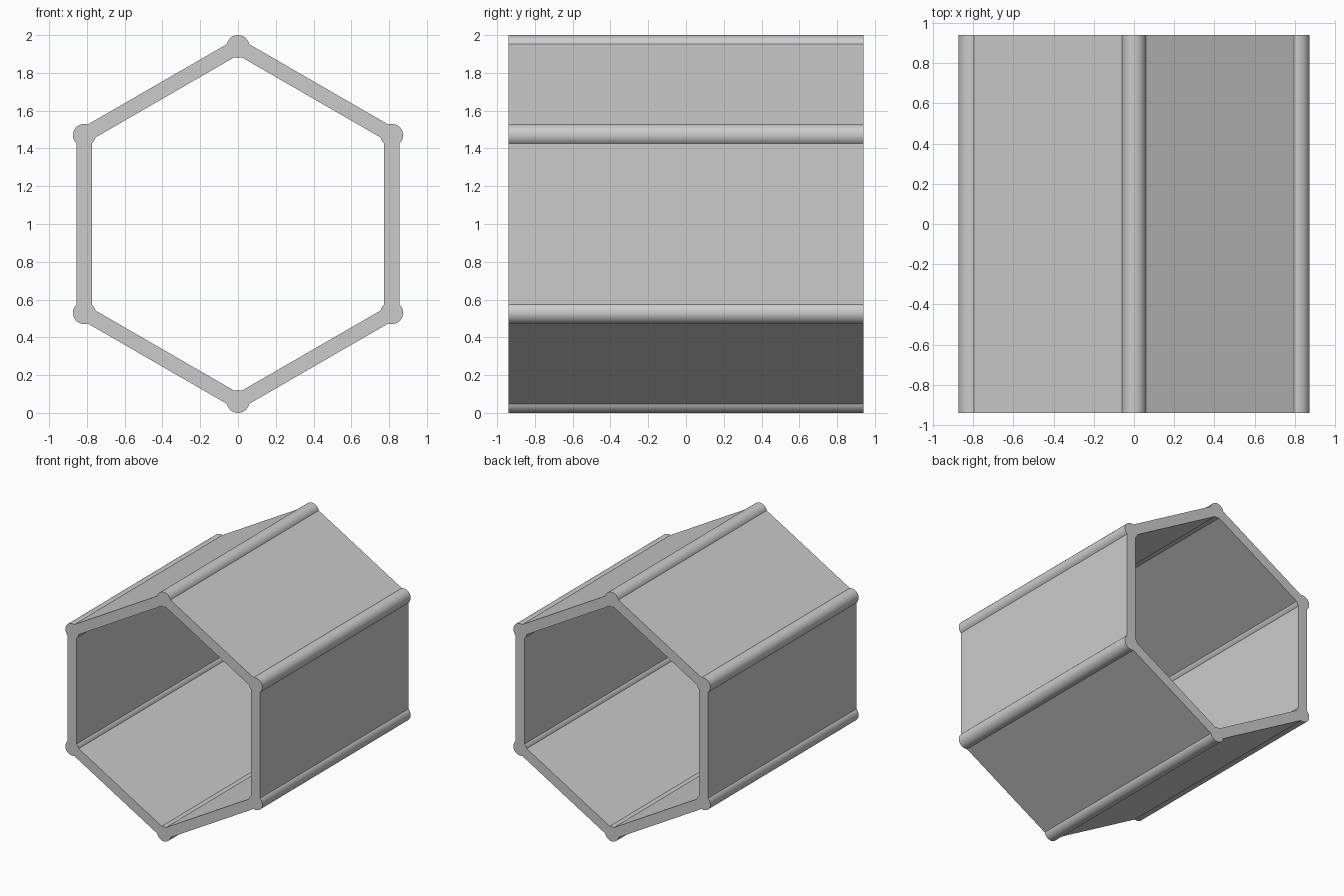
import bpy, bmesh
from math import sin, cos, asin, radians, pi

if "Cube" in bpy.data.objects:
    bpy.data.objects.remove(bpy.data.objects["Cube"])

R = 0.94        # corner distance from the axis
ROD = 0.06      # radius of the rounded corner rods
HALF_WALL = 0.04
HALF_LEN = 0.94
SEG = 16        # arc segments per corner


def outline(inner):
    """Hexagon outline (x, z) with a rod arc at every corner."""
    meet = asin(HALF_WALL / ROD)    # where the wall face meets the rod
    span = radians(60) - meet if inner else radians(120) - meet
    pts = []
    for k in range(6):
        a = radians(30 + 60 * k)
        for i in range(SEG + 1):
            t = span * (2 * i / SEG - 1)
            ang = a + pi - t if inner else a + t
            pts.append((R * cos(a) + ROD * cos(ang),
                        1 + R * sin(a) + ROD * sin(ang)))
    return pts


# Hexagonal tube: outer and inner outlines joined at both open ends
bm = bmesh.new()
rings = [[bm.verts.new((x, y, z)) for x, z in outline(inner)]
         for inner, y in ((False, -HALF_LEN), (False, HALF_LEN),
                          (True, HALF_LEN), (True, -HALF_LEN))]
n = len(rings[0])
for r in range(4):
    p, q = rings[r], rings[(r + 1) % 4]
    for i in range(n):
        j = (i + 1) % n
        bm.faces.new((p[i], p[j], q[j], q[i]))
bmesh.ops.recalc_face_normals(bm, faces=bm.faces)

mesh = bpy.data.meshes.new("hexagonal_tube")
bm.to_mesh(mesh)
bm.free()
tube = bpy.data.objects.new("hexagonal_tube", mesh)
bpy.context.collection.objects.link(tube)

# Smooth rods, crisp wall joints and ends
bpy.context.view_layer.objects.active = tube
tube.select_set(True)
bpy.ops.object.shade_smooth_by_angle(angle=radians(30))
